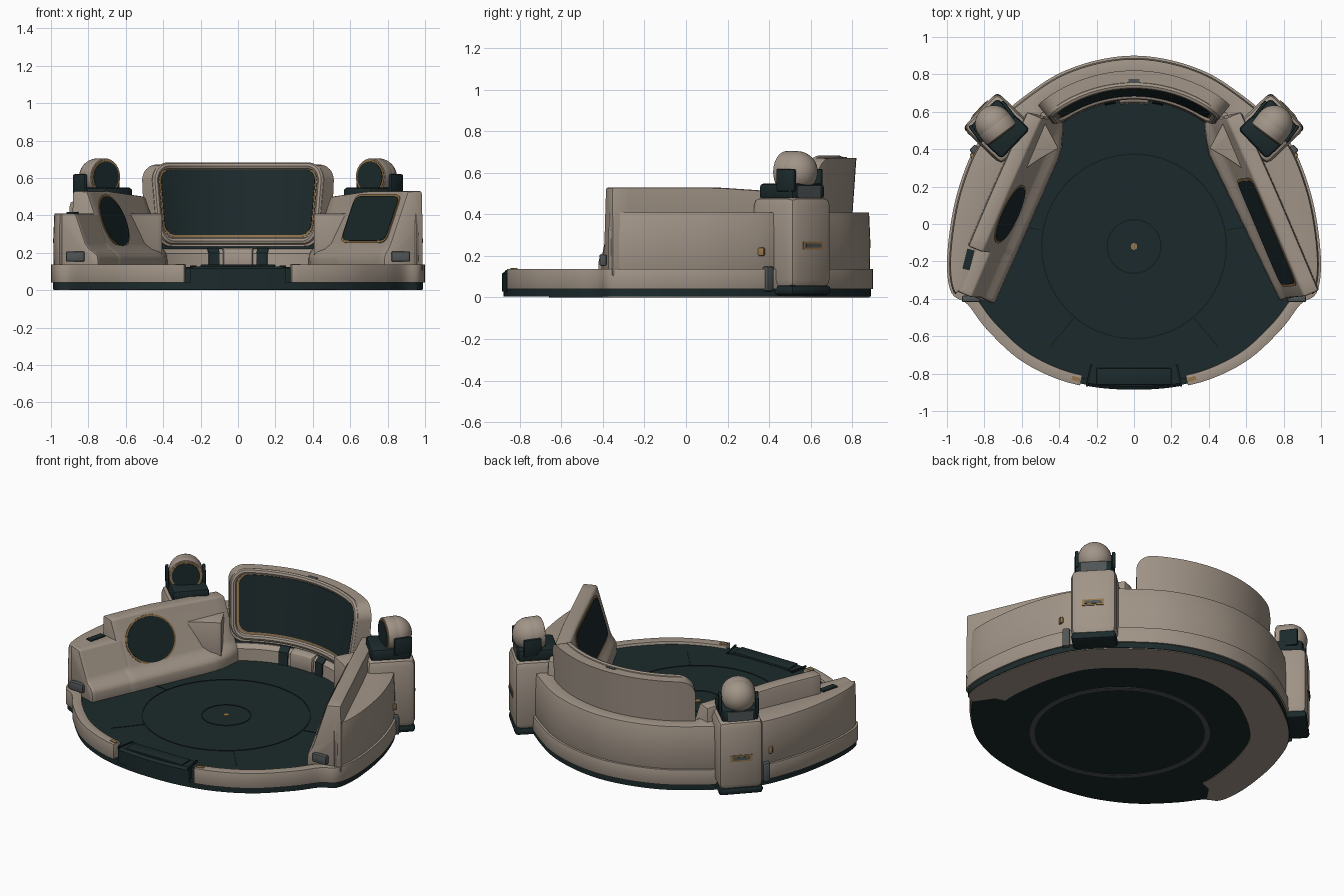
import bpy, bmesh, math
from mathutils import Vector as V, Matrix

if "Cube" in bpy.data.objects:
    bpy.data.objects.remove(bpy.data.objects["Cube"])


def material(name, r, g, b):
    m = bpy.data.materials.new(name)
    m.diffuse_color = (r, g, b, 1)
    m.use_nodes = True
    m.node_tree.nodes["Principled BSDF"].inputs["Base Color"].default_value = m.diffuse_color
    return m


BEIGE = material("warm beige shell", 0.36, 0.30, 0.245)
DARK = material("dark teal", 0.0115, 0.023, 0.025)
GROOVE = material("groove black", 0.007, 0.012, 0.013)
GOLD = material("dull gold", 0.30, 0.18, 0.07)
GREY = material("mid grey", 0.08, 0.09, 0.09)


def finish(name, bm, mat, bevel=0.0, seg=2):
    bmesh.ops.recalc_face_normals(bm, faces=bm.faces)
    if bevel:
        sharp = [e for e in bm.edges if len(e.link_faces) == 2 and e.calc_face_angle(0) > 0.6]
        bmesh.ops.bevel(bm, geom=sharp, offset=bevel, segments=seg, profile=0.5,
                        affect='EDGES', clamp_overlap=True)
    me = bpy.data.meshes.new(name)
    bm.to_mesh(me)
    bm.free()
    me.materials.append(mat)
    ob = bpy.data.objects.new(name, me)
    bpy.context.collection.objects.link(ob)
    return ob


def loft(name, secs, mat, bevel=0.0, closed=False):
    """Skin a list of equal-length closed cross-sections."""
    bm = bmesh.new()
    rows = [[bm.verts.new(p) for p in s] for s in secs]
    n = len(rows[0])
    for i in range(len(rows) if closed else len(rows) - 1):
        a, b = rows[i], rows[(i + 1) % len(rows)]
        for j in range(n):
            bm.faces.new((a[j], a[(j + 1) % n], b[(j + 1) % n], b[j]))
    if not closed:
        bm.faces.new(rows[0])
        bm.faces.new(rows[-1][::-1])
    return finish(name, bm, mat, bevel)


def box(name, loc, size, mat, bevel=0.0, rot=0.0):
    bm = bmesh.new()
    bmesh.ops.create_cube(bm, size=1, matrix=Matrix.Translation(loc) @ Matrix.Rotation(rot, 4, 'Z')
                          @ Matrix.Diagonal((*size, 1)))
    return finish(name, bm, mat, bevel)


def disc(name, loc, axis, r, depth, mat, bevel=0.0, n=48):
    bm = bmesh.new()
    q = V(axis).to_track_quat('Z', 'Y').to_matrix().to_4x4()
    bmesh.ops.create_cone(bm, cap_ends=True, segments=n, radius1=r, radius2=r, depth=depth,
                          matrix=Matrix.Translation(loc) @ q)
    return finish(name, bm, mat, bevel)


def flat_ring(name, cx, cy, r0, r1, z0, z1, mat):
    secs = []
    for i in range(64):
        c, s = math.cos(i * math.tau / 64), math.sin(i * math.tau / 64)
        secs.append([V((cx + r * c, cy + r * s, z)) for r, z in ((r0, z0), (r1, z0), (r1, z1), (r0, z1))])
    loft(name, secs, mat, closed=True)


# ---- platform outline: smooth closed curve from the front centre, counter-clockwise
half = [(0, -.89), (.22, -.875), (.42, -.825), (.62, -.72), (.79, -.56), (.89, -.43), (.975, -.37),
        (1.0, -.22), (.98, 0), (.935, .2), (.85, .41), (.72, .57), (.55, .71), (.39, .81), (.2, .875), (0, .90)]
ctrl = [V(p) for p in half] + [V((-x, y)) for x, y in half[-2:0:-1]]
outline = []
for i in range(len(ctrl)):
    p0, p1, p2, p3 = (ctrl[(i + k) % len(ctrl)] for k in (-1, 0, 1, 2))
    for k in range(6):
        t = k / 6
        outline.append(0.5 * (2 * p1 + (p2 - p0) * t + (2 * p0 - 5 * p1 + 4 * p2 - p3) * t * t
                              + (3 * p1 - p0 - 3 * p2 + p3) * t ** 3))
N = len(outline)


def edge(i, off, z):
    """Point on the outline moved inward by off."""
    t = (outline[(i + 1) % N] - outline[i - 1]).normalized()
    return V((outline[i].x - t.y * off, outline[i].y + t.x * off, z))


def band(name, keep, prof, mat, bevel=0.0):
    ids = [i for i in range(N) if keep(outline[i])]
    if 0 in ids:
        ids.sort(key=lambda i: i - N if i > N // 2 else i)
    return loft(name, [[edge(i, o, z) for o, z in prof(outline[i])] for i in ids], mat, bevel)


# base slab, with a beige crescent under the walls
loft("base_slab", [[edge(i, .01, z) for i in range(N)] for z in (.004, .045)], DARK)
band("underside_rim", lambda p: p.y > -.42, lambda p: [(.015, 0), (.24, 0), (.24, .008), (.015, .008)], BEIGE)
flat_ring("underside_ring", 0, -.13, .50, .53, 0, .006, GREY)
loft("floor", [[edge(i, .04, z) for i in range(N)] for z in (.03, .12)], DARK)

# beige rim all round except the front step
is_step = lambda p: p.y < 0 and abs(p.x) < .26
band("base_rim", lambda p: not is_step(p),
     lambda p: [(0, .04), (0, .137), (.055, .137), (.065, .04)], BEIGE, .014)
band("front_step", is_step, lambda p: [(.004, .03), (.004, .115), (.02, .128), (.11, .128), (.11, .03)], DARK)
box("step_pad", (0, -.815, .13), (.40, .09, .014), DARK, .005)
for s in (-1, 1):
    box("rim_latch", (s * .31, -.828, .138), (.045, .022, .006), GOLD, rot=s * .28)
    box("step_seam", (s * .24, -.81, .127), (.012, .12, .01), GROOVE, rot=s * .2)

# floor rings, seams and hub
for r in (.14, .49):
    flat_ring("floor_ring", 0, -.12, r, r + .007, .115, .123, GROOVE)
disc("floor_hub", (0, -.12, .121), (0, 0, 1), .02, .008, GOLD, n=6)
for a in (-130, -50, 10, 170):
    c, s = math.cos(math.radians(a)), math.sin(math.radians(a))
    box("floor_seam", (.6 * c, -.12 + .6 * s, .119), (.2, .006, .007), GROOVE, rot=math.radians(a))


# outer wall wrapping sides and back
def wall_profile(p):
    w = .1 + .2 * max(0, p.y + .38) / .9 if abs(p.x) > .6 else .13
    return [(.014, .12), (.012, .27), (.018, .41), (w, .41), (w, .12)]


band("outer_wall", lambda p: p.y > -.385, wall_profile, BEIGE, .018)


# ---- back bench and curved main screen, built in polar columns
def polar(a, r, z):
    return V((r * math.sin(a), r * math.cos(a), z))


def arc(name, a0, a1, prof, mat, bevel=0.0, n=32):
    loft(name, [[polar(a0 + (a1 - a0) * i / n, r, z) for r, z in prof] for i in range(n + 1)], mat, bevel)


arc("back_bench", -.80, .80, [(.66, .1), (.665, .195), (.69, .22), (.80, .22), (.80, .1)], BEIGE)
arc("screen_foot", -.66, .66, [(.695, .2), (.705, .29), (.79, .29), (.79, .2)], DARK)
for s in (-1, 1):
    arc("bench_gap", s * .15, s * .24, [(.652, .12), (.658, .2), (.69, .227), (.75, .227), (.75, .12)], DARK, n=3)
arc("bench_tab", -.12, .12, [(.645, .12), (.65, .215), (.70, .228), (.70, .12)], BEIGE, .008, n=6)

front_r = lambda z: .68 + .14 * (z - .23)
back_r = lambda z: .79 + .07 * (z - .23)


def columns(hw, z0, z1, rc, n=48):
    for i in range(n + 1):
        a = hw * math.sin(math.pi * (i / n - .5))
        d = max(0, rc - (hw - abs(a)) * .73)
        inset = min(rc - math.sqrt(max(0, rc * rc - d * d)), rc * .97)
        yield a, z0 + inset, z1 - inset


def screen_plate(name, hw, z0, z1, rc, off, mat, back=None, bevel=0.0):
    back = back or (lambda z: front_r(z) + .004)
    loft(name, [[polar(a, front_r(lo) - off, lo), polar(a, front_r(hi) - off, hi),
                 polar(a, back(hi), hi), polar(a, back(lo), lo)]
                for a, lo, hi in columns(hw, z0, z1, rc)], mat, bevel)


screen_plate("main_screen_housing", .68, .235, .672, .09, 0, BEIGE, back_r)
screen_plate("main_screen_trim", .615, .285, .654, .07, .003, GOLD)
screen_plate("main_screen_glass", .602, .296, .645, .065, .006, DARK)
cols = list(columns(.65, .262, .664, .085))
loop = [polar(a, front_r(hi), hi) for a, lo, hi in cols] + [polar(a, front_r(lo), lo) for a, lo, hi in cols[::-1]]
secs = []
for i, p in enumerate(loop):
    t = (loop[(i + 1) % len(loop)] - loop[i - 1]).normalized()
    out = V((p.x, p.y, 0)).normalized()
    side = t.cross(out).normalized()
    secs.append([p + .019 * (math.cos(k * math.tau / 8) * side + math.sin(k * math.tau / 8) * out) for k in range(8)])
loft("main_screen_frame", secs, BEIGE, closed=True)
box("screen_top_latch", (0, .765, .673), (.06, .02, .008), GREY)

# ---- side consoles with leaning panels
P0, U, W = V((.52, .28, .23)), V((.28, -.66, 0)), V((.10, .01, .30))
NRM = U.cross(W).normalized()
IN = V((NRM.x, NRM.y, 0)).normalized()


def flip(p, s):
    return V((s * p.x, p.y, p.z))


def console(name, s, u0, u1, top, ledge0, ledge1):
    secs = []
    for i in range(13):
        u = u0 + (u1 - u0) * i / 12
        b = P0 + U * u
        g = (ledge0 + (ledge1 - ledge0) * i / 12) * min(1, .35 + max(0, u + .42) * 3)
        zt = top - .045 * max(0, .25 - u)
        t = b + W * ((zt - .23) / .30)
        at = lambda p, d, z: V((p.x + IN.x * d, p.y + IN.y * d, z))
        pts = [at(b, g, .1), at(b, g * .92, .18), at(b, g * .6, .205), at(b, g * .2, .22), at(b, -.008, .25), t,
               at(t, -.085, zt), at(t, -.09, .35), at(t, -.09, .1)]
        secs.append([flip(p, s) for p in pts])
    loft(name, secs, BEIGE, .012)


def panel_plate(name, s, uc, vc, a, b, n, off, mat):
    secs = []
    for o in (-.003, off):
        ring = []
        for k in range(56):
            c, d = math.cos(k * math.tau / 56), math.sin(k * math.tau / 56)
            u = uc + a * math.copysign(abs(c) ** (2 / n), c)
            v = vc + b * math.copysign(abs(d) ** (2 / n), d)
            ring.append(flip(P0 + U * u + W * v + NRM * o, s))
        secs.append(ring)
    loft(name, secs, mat)


console("right_console", 1, -.42, 1.03, .53, .085, .03)
console("left_console", -1, -.42, .67, .53, .085, .075)
console("left_console_low_end", -1, .6, 1.03, .41, .075, .07)
panel_plate("right_screen_trim", 1, .5, .51, .437, .437, 8, .003, GOLD)
panel_plate("right_screen_glass", 1, .5, .51, .418, .4, 8, .006, DARK)
panel_plate("left_round_screen_trim", -1, .35, .46, .236, .475, 2, .003, GOLD)
panel_plate("left_round_screen_glass", -1, .35, .46, .22, .44, 2, .006, DARK)
box("left_armrest_slot", (-.885, -.19, .412), (.04, .11, .012), DARK, rot=-.25)

# ---- corner pillars with lamps
for s, side in ((-1, "left"), (1, "right")):
    out = V((s * .72, .69, 0)).normalized()
    ang = math.atan2(out.y, out.x)
    c = V((s * .72, .51, 0))
    tang = V((-out.y, out.x, 0))
    box(side + "_pillar_foot", c + V((0, 0, .035)), (.285, .265, .05), DARK, .02, ang)
    box(side + "_pillar", c + V((0, 0, .265)), (.29, .27, .44), BEIGE, .04, ang)
    box(side + "_pillar_collar", c + V((0, 0, .51)), (.24, .22, .08), DARK, .02, ang)
    box(side + "_collar_plate", c + out * .118 + V((0, 0, .51)), (.008, .15, .06), GREY, 0, ang)
    box(side + "_pillar_slot_trim", c + out * .146 + V((0, 0, .25)), (.008, .13, .04), GOLD, 0, ang)
    box(side + "_pillar_slot", c + out * .149 + V((0, 0, .25)), (.008, .10, .02), GREY, 0, ang)
    # ball cut flat on its forward side, then a short drum with the lens
    aim = V((-s * .6, -.8, 0))
    across = V((-aim.y, aim.x, 0))
    lamp = V((s * .75, .535, .605))
    for k in (-1, 1):
        box(side + "_lamp_bracket", lamp + across * k * .108 - aim * .015 + V((0, 0, -.04)), (.11, .02, .11),
            DARK, .008, math.atan2(aim.y, aim.x))
    bm = bmesh.new()
    bmesh.ops.create_uvsphere(bm, u_segments=32, v_segments=20, radius=.1, matrix=Matrix.Translation(lamp))
    bmesh.ops.bisect_plane(bm, geom=bm.verts[:] + bm.edges[:] + bm.faces[:], plane_co=lamp + aim * .02,
                           plane_no=aim, clear_outer=True)
    finish(side + "_lamp_ball", bm, BEIGE)
    disc(side + "_lamp_drum", lamp + aim * .035, aim, .1, .07, BEIGE, .006)
    disc(side + "_lamp_trim", lamp + aim * .07, aim, .093, .008, GOLD)
    disc(side + "_lamp_lens", lamp + aim * .073, aim, .083, .008, DARK)
    # wall end clips and joint plates
    box(side + "_wall_end_clip", (s * .87, -.40, .18), (.10, .035, .055), GREY, .008)
    box(side + "_joint_clip", (s * .862, .36, .22), (.02, .04, .04), GOLD, .006, s * -.4)
    box(side + "_joint_foot", (s * .85, .395, .09), (.045, .045, .12), GREY, .01, ang)

# smooth shading with sharp edges kept
for ob in bpy.context.scene.objects:
    ob.select_set(True)
    bpy.context.view_layer.objects.active = ob
bpy.ops.object.shade_smooth_by_angle(angle=math.radians(35))
